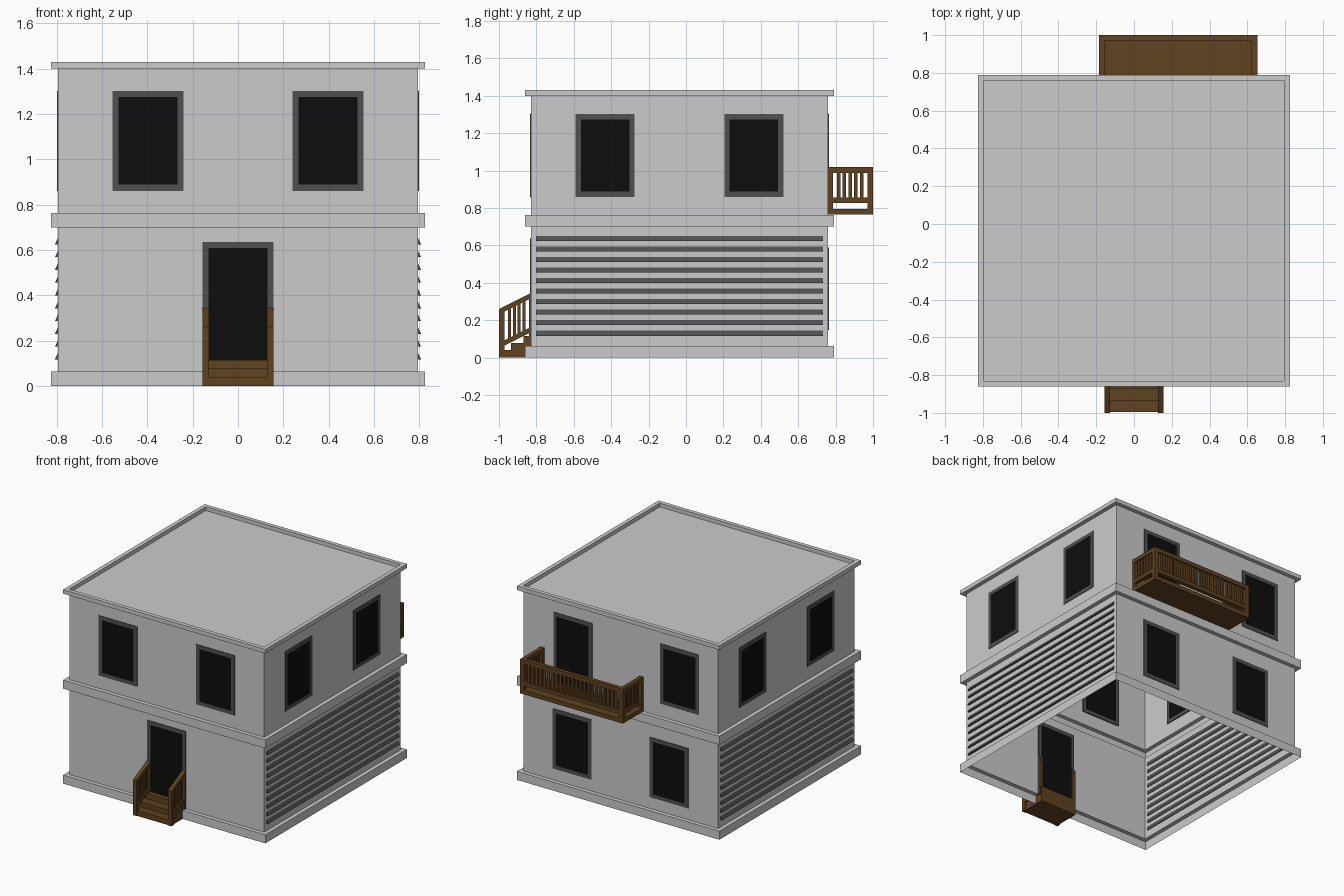
import bpy, bmesh, math
from mathutils import Vector, Matrix

if "Cube" in bpy.data.objects:
    bpy.data.objects.remove(bpy.data.objects["Cube"])

CY = -0.035          # house centre in y
W, B = 0.795, 0.825  # half width of walls and of bands


def material(name, rgb):
    m = bpy.data.materials.new(name)
    m.diffuse_color = (*rgb, 1)
    m.use_nodes = True
    m.node_tree.nodes["Principled BSDF"].inputs["Base Color"].default_value = m.diffuse_color
    return m


WOOD = material("wood", (0.115, 0.055, 0.014))
DARK = material("dark_trim", (0.08, 0.08, 0.08))
BLACK = material("black_glass", (0.004, 0.004, 0.004))


def finish(bm, name, mat=None, matrix=None):
    bmesh.ops.recalc_face_normals(bm, faces=bm.faces)
    me = bpy.data.meshes.new(name)
    bm.to_mesh(me)
    bm.free()
    ob = bpy.data.objects.new(name, me)
    bpy.context.collection.objects.link(ob)
    if mat:
        me.materials.append(mat)
    if matrix:
        ob.matrix_world = matrix
    return ob


def add_box(bm, x0, x1, y0, y1, z0, z1, rise=0):
    """Box whose y1 end is lifted by rise (sheared for sloping rails)."""
    vs = bmesh.ops.create_cube(bm, size=1)["verts"]
    for v in vs:
        t = v.co.y + 0.5
        v.co = Vector((x0 + (v.co.x + 0.5) * (x1 - x0), y0 + t * (y1 - y0),
                       z0 + (v.co.z + 0.5) * (z1 - z0) + t * rise))


def prism(bm, profile, axis, a, b):
    """Extrude a 2D profile along x (profile is y,z) or y (profile is x,z)."""
    def co(p, t):
        return (t, p[0], p[1]) if axis == 'x' else (p[0], t, p[1])
    f = bm.faces.new([bm.verts.new(co(p, a)) for p in profile])
    ext = bmesh.ops.extrude_face_region(bm, geom=[f])["geom"]
    bm.faces.new
    d = Vector((b - a, 0, 0)) if axis == 'x' else Vector((0, b - a, 0))
    bmesh.ops.translate(bm, vec=d, verts=[g for g in ext if isinstance(g, bmesh.types.BMVert)])


# House shell: square rings lofted upward, open underneath, closed by the roof
rings = [(B, 0), (B, 0.063), (W, 0.063), (W, 0.70), (B, 0.70), (B, 0.763), (W, 0.763),
         (W, 1.40), (B, 1.40), (B, 1.43), (W, 1.43), (W, 1.402)]
bm = bmesh.new()
prev = None
for r, z in rings:
    ring = [bm.verts.new((sx * r, CY + sy * r, z)) for sx, sy in ((-1, -1), (1, -1), (1, 1), (-1, 1))]
    if prev:
        for i in range(4):
            j = (i + 1) % 4
            bm.faces.new((prev[i], prev[j], ring[j], ring[i]))
    prev = ring
bm.faces.new(prev)
finish(bm, "house_shell")

# Horizontal wedge slats on both side walls
for side, name in ((1, "right_slats"), (-1, "left_slats")):
    bm = bmesh.new()
    for i in range(10):
        z = 0.117 + i * 0.0564
        prism(bm, [(side * 0.791, z), (side * 0.808, z), (side * 0.795, z + 0.027),
                   (side * 0.791, z + 0.027)], 'y', CY - 0.768, CY + 0.768)
    finish(bm, name, DARK)


def opening(name, angle, x, z0, z1, w=0.1575, f=0.028):
    """Framed dark pane; angle 0 is the front wall, x is measured along the wall."""
    mat = Matrix.Translation((0, CY, 0)) @ Matrix.Rotation(math.radians(angle), 4, 'Z')
    o, i = -W - 0.004, -W + 0.008
    bm = bmesh.new()
    add_box(bm, x - w, x - w + f, o, i, z0, z1)
    add_box(bm, x + w - f, x + w, o, i, z0, z1)
    add_box(bm, x - w + f, x + w - f, o, i, z1 - f, z1)
    add_box(bm, x - w + f, x + w - f, o, i, z0, z0 + f)
    finish(bm, name + "_frame", DARK, mat)
    bm = bmesh.new()
    add_box(bm, x - w + f, x + w - f, -W - 0.002, -W + 0.012, z0 + f, z1 - f)
    finish(bm, name + "_pane", BLACK, mat)


# Windows and doors
for wall, angle in (("front", 0), ("right", 90), ("left", -90)):
    for x, s in ((-0.3975, "a"), (0.3975, "b")):
        opening(f"{wall}_window_{s}", angle, x, 0.86, 1.302)
opening("back_lower_window_a", 180, -0.395, 0.148, 0.59)
opening("back_lower_window_b", 180, 0.395, 0.148, 0.59)
opening("back_upper_window", 180, 0.482, 0.86, 1.302)
opening("balcony_door", 180, -0.39, 0.77, 1.302)
opening("front_door", 0, 0, 0.085, 0.636)

# Front steps as one stepped profile
bm = bmesh.new()
prism(bm, [(-0.995, 0), (-0.995, 0.04), (-0.935, 0.04), (-0.935, 0.077), (-0.87, 0.077),
           (-0.87, 0.115), (-0.80, 0.115), (-0.80, 0)], 'x', -0.15, 0.15)
finish(bm, "front_steps", WOOD)

# Stair railings: posts, sloping rails, balusters
SLOPE = 0.5
for side, name in ((-1, "left_stair_railing"), (1, "right_stair_railing")):
    x0, x1 = sorted((side * 0.128, side * 0.157))
    bm = bmesh.new()
    add_box(bm, x0, x1, -1.0, -0.97, 0, 0.257)
    add_box(bm, x0, x1, -0.84, -0.81, 0.06, 0.325)
    rise = 0.19 * SLOPE
    add_box(bm, x0, x1, -1.0, -0.81, 0.232, 0.26, rise)
    add_box(bm, x0, x1, -1.0, -0.81, 0.05, 0.078, rise)
    for i in range(4):
        y = -0.97 + (i + 1) * 0.13 / 5
        z = (y + 1) * SLOPE
        add_box(bm, x0 + 0.007, x1 - 0.007, y - 0.008, y + 0.008, z + 0.06, z + 0.245)
    finish(bm, name, WOOD)

# Balcony floor
X0, X1, Y0, Y1, P = -0.185, 0.653, 0.755, 1.0, 0.03
bm = bmesh.new()
add_box(bm, X0, X1, Y0, Y1, 0.765, 0.796)
finish(bm, "balcony_floor", WOOD)

# Balcony railing: corner posts, two rails per side, balusters
bm = bmesh.new()
for x in (X0, X1 - P):
    for y in (Y0, Y1 - P):
        add_box(bm, x, x + P, y, y + P, 0.79, 1.018)
for z0, z1 in ((0.828, 0.856), (0.988, 1.018)):
    add_box(bm, X0 + P, X1 - P, Y1 - P, Y1, z0, z1)
    for x in (X0, X1 - P):
        add_box(bm, x, x + P, Y0 + P, Y1 - P, z0, z1)
N = 23
for i in range(N):
    x = X0 + P + (i + 1) * (X1 - X0 - 2 * P) / (N + 1)
    add_box(bm, x - 0.009, x + 0.009, Y1 - 0.023, Y1 - 0.007, 0.85, 0.99)
for i in range(5):
    y = Y0 + P + (i + 1) * (Y1 - Y0 - 2 * P) / 6
    for x in (X0, X1 - P):
        add_box(bm, x + 0.007, x + P - 0.007, y - 0.009, y + 0.009, 0.85, 0.99)
finish(bm, "balcony_railing", WOOD)
